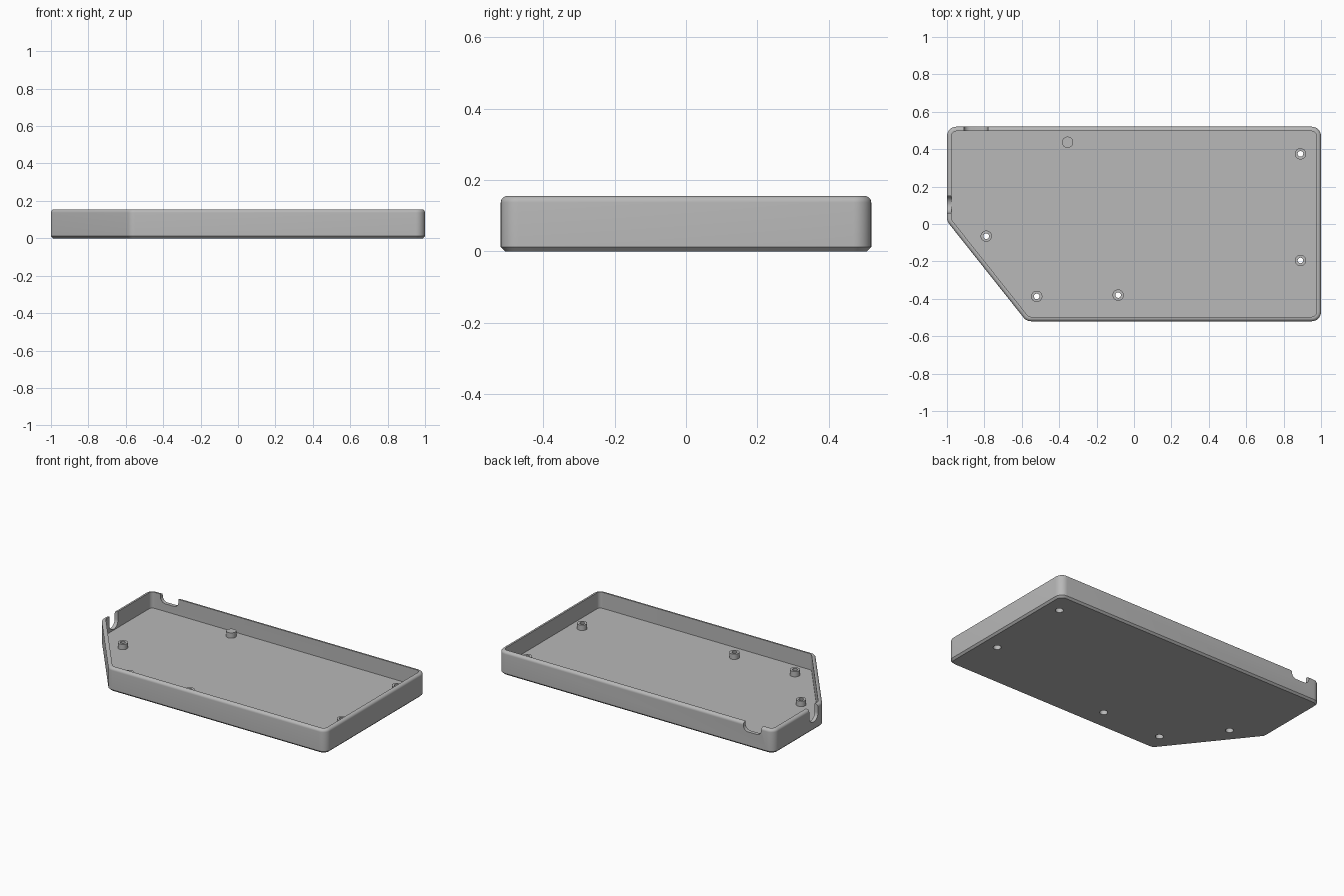
import bpy, bmesh, math
from mathutils import Vector, Matrix

cube = bpy.data.objects.get("Cube")
if cube:
    bpy.data.objects.remove(cube)

HEIGHT, FLOOR, WALL = 0.155, 0.05, 0.024
CHAMFER, FILLET, CORNER = 0.012, 0.018, 0.05
POST_TOP, POST_R, BORE_R, HEAD_R = 0.085, 0.03, 0.015, 0.024
OUTLINE = [(-0.575, -0.52), (1, -0.52), (1, 0.52), (-1, 0.52), (-1, 0.015)]
SCREWS = [(0.89, 0.375), (0.89, -0.195), (-0.085, -0.38), (-0.52, -0.387), (-0.79, -0.065)]

grey = bpy.data.materials.new("plain grey")
grey.use_nodes = True
grey.diffuse_color = (0.48, 0.48, 0.48, 1)
grey.node_tree.nodes["Principled BSDF"].inputs["Base Color"].default_value = (0.48, 0.48, 0.48, 1)


def make_object(name, bm):
    bmesh.ops.recalc_face_normals(bm, faces=bm.faces)
    mesh = bpy.data.meshes.new(name)
    bm.to_mesh(mesh)
    bm.free()
    mesh.materials.append(grey)
    obj = bpy.data.objects.new(name, mesh)
    bpy.context.collection.objects.link(obj)
    return obj


def activate(obj):
    bpy.ops.object.select_all(action="DESELECT")
    obj.select_set(True)
    bpy.context.view_layer.objects.active = obj


def smooth(obj):
    activate(obj)
    bpy.ops.object.shade_smooth_by_angle(angle=math.radians(32))


def rounded_outline(inset, steps=8):
    """Outline moved inwards by inset, with concentric rounded corners."""
    points = []
    corners = [Vector(p) for p in OUTLINE]
    for i, p in enumerate(corners):
        a = (p - corners[i - 1]).normalized()
        b = (corners[(i + 1) % len(corners)] - p).normalized()
        na, nb = Vector((-a.y, a.x)), Vector((-b.y, b.x))
        centre = p + (na + nb) * CORNER / (1 + na.dot(nb))
        start = math.atan2(-na.y, -na.x)
        turn = math.atan2(a.x * b.y - a.y * b.x, a.dot(b))
        for k in range(steps + 1):
            t = start + turn * k / steps
            points.append(centre + Vector((math.cos(t), math.sin(t))) * (CORNER - inset))
    return points


def skin(bm, rings, closed=False):
    """Join rings of equal length with quads."""
    pairs = list(zip(rings, rings[1:]))
    if closed:
        pairs.append((rings[-1], rings[0]))
    for low, high in pairs:
        n = len(low)
        for i in range(n):
            j = (i + 1) % n
            bm.faces.new((low[i], low[j], high[j], high[i]))


def cylinder(name, x, y, radius, bottom, top, segments=32):
    bm = bmesh.new()
    bmesh.ops.create_cone(bm, cap_ends=True, segments=segments, radius1=radius, radius2=radius,
                          depth=top - bottom, matrix=Matrix.Translation((x, y, (bottom + top) / 2)))
    return make_object(name, bm)


def slot_cutter(name, width, bottom, radius, matrix):
    """Open-topped slot with rounded lower corners, cut along local y."""
    profile = [(-width / 2, HEIGHT + 0.1)]
    for side, start in ((-1, math.pi), (1, 1.5 * math.pi)):
        for k in range(9):
            t = start + k * math.pi / 16
            profile.append((side * (width / 2 - radius) + radius * math.cos(t),
                            bottom + radius + radius * math.sin(t)))
    profile.append((width / 2, HEIGHT + 0.1))
    bm = bmesh.new()
    rings = [[bm.verts.new(matrix @ Vector((x, y, z))) for x, z in profile] for y in (-0.045, 0.045)]
    skin(bm, rings)
    for ring in rings:
        bm.faces.new(ring)
    return make_object(name, bm)


# Tray shell: chamfered base, rounded rim, hollow inside
section = [(CHAMFER, 0), (0, CHAMFER)]
for k in range(7):
    t = k * math.pi / 12
    section.append((FILLET * (1 - math.cos(t)), HEIGHT - FILLET + FILLET * math.sin(t)))
section += [(WALL, HEIGHT), (WALL, FLOOR)]
bm = bmesh.new()
rings = [[bm.verts.new((p.x, p.y, z)) for p in rounded_outline(inset)] for inset, z in section]
skin(bm, rings)
bm.faces.new(rings[0])
bm.faces.new(rings[-1])
tray = make_object("tray", bm)

# Cutters: rear port, side cable slot, screw bores with recessed heads
cutters = [
    slot_cutter("rear_port_cutter", 0.13, 0.1, 0.035, Matrix.Translation((-0.845, 0.51, 0))),
    slot_cutter("side_slot_cutter", 0.09, 0.056, 0.0449,
                Matrix.Translation((-0.99, 0.105, 0)) @ Matrix.Rotation(math.pi / 2, 4, "Z")),
]
for x, y in SCREWS:
    cutters.append(cylinder("bore_cutter", x, y, BORE_R, -0.05, 0.2))
    cutters.append(cylinder("head_cutter", x, y, HEAD_R, -0.05, 0.035))
activate(tray)
for cutter in cutters:
    cutter.hide_render = True
    mod = tray.modifiers.new("cut", "BOOLEAN")
    mod.operation, mod.solver, mod.object = "DIFFERENCE", "EXACT", cutter
    bpy.ops.object.modifier_apply(modifier=mod.name)
for cutter in cutters:
    bpy.data.objects.remove(cutter)
smooth(tray)

# Hollow screw posts
for x, y in SCREWS:
    bm = bmesh.new()
    rings = []
    for r, z in ((BORE_R, FLOOR - 0.005), (POST_R, FLOOR - 0.005), (POST_R, POST_TOP), (BORE_R, POST_TOP)):
        rings.append([bm.verts.new((x + r * math.cos(k * math.pi / 16), y + r * math.sin(k * math.pi / 16), z))
                      for k in range(32)])
    skin(bm, rings, closed=True)
    smooth(make_object("screw_post", bm))

# Solid support peg
smooth(cylinder("support_peg", -0.355, 0.437, POST_R, FLOOR - 0.005, POST_TOP))
